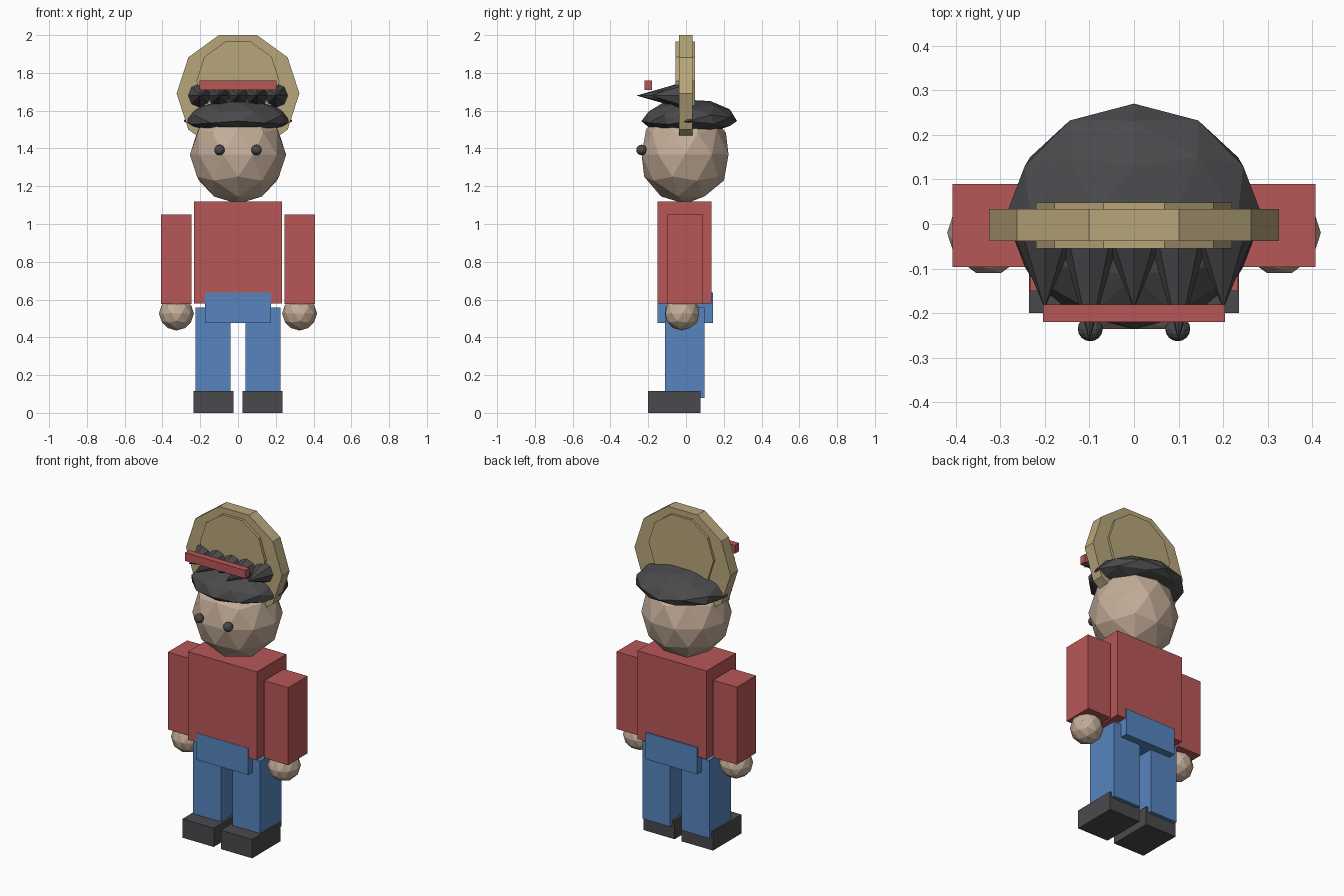
import bpy
import bmesh
from math import radians
from mathutils import Matrix, Vector

cube = bpy.data.objects.get("Cube")
if cube:
    bpy.data.objects.remove(cube, do_unlink=True)


def material(name, srgb):
    colour = [c / 12.92 if c < 0.04 else ((c + 0.055) / 1.055) ** 2.4 for c in srgb] + [1]
    mat = bpy.data.materials.new(name)
    mat.use_nodes = True
    mat.diffuse_color = colour
    mat.node_tree.nodes["Principled BSDF"].inputs["Base Color"].default_value = colour
    return mat


RED = material("red cloth", (0.72, 0.34, 0.34))
BLUE = material("blue denim", (0.34, 0.52, 0.75))
SKIN = material("skin", (0.77, 0.68, 0.6))
STRAW = material("straw", (0.72, 0.65, 0.48))
DARK = material("charcoal", (0.29, 0.29, 0.3))


def finish(name, bm, mat):
    bmesh.ops.recalc_face_normals(bm, faces=bm.faces)
    mesh = bpy.data.meshes.new(name)
    bm.to_mesh(mesh)
    bm.free()
    mesh.materials.append(mat)
    obj = bpy.data.objects.new(name, mesh)
    bpy.context.collection.objects.link(obj)
    return obj


def box(name, low, high, mat):
    low, high = Vector(low), Vector(high)
    bm = bmesh.new()
    place = Matrix.Translation((low + high) / 2) @ Matrix.Diagonal((*(high - low), 1))
    bmesh.ops.create_cube(bm, size=1, matrix=place)
    return finish(name, bm, mat)


def ball(name, centre, radii, mat):
    bm = bmesh.new()
    place = (Matrix.Translation(centre) @ Matrix.Diagonal((*radii, 1))
             @ Matrix.Rotation(radians(90), 4, 'Z'))
    bmesh.ops.create_icosphere(bm, subdivisions=2, radius=1, matrix=place)
    return finish(name, bm, mat)


def prism(name, sides, r_back, r_front, y_back, y_front, x, z, mat):
    # Cylinder or cone lying along the y axis
    bm = bmesh.new()
    place = (Matrix.Translation((x, (y_back + y_front) / 2, z))
             @ Matrix.Rotation(radians(90), 4, 'X'))
    turn = Matrix.Rotation(radians(90), 4, 'Z') if sides == 10 else Matrix()
    bmesh.ops.create_cone(bm, cap_ends=True, segments=sides, radius1=r_back,
                          radius2=r_front, depth=y_back - y_front, matrix=place @ turn)
    bmesh.ops.remove_doubles(bm, verts=bm.verts, dist=0.0001)
    return finish(name, bm, mat)


# Body
box("torso", (-0.233, -0.15, 0.58), (0.233, 0.135, 1.12), RED)
box("hips", (-0.175, -0.152, 0.475), (0.175, 0.142, 0.638), BLUE)

# Limbs, mirrored
for side, s in (("left", 1), ("right", -1)):
    for part, x1, x2, y1, y2, z1, z2, mat in (
            ("arm", 0.245, 0.407, -0.097, 0.09, 0.577, 1.05, RED),
            ("leg", 0.039, 0.226, -0.11, 0.098, 0.08, 0.557, BLUE),
            ("shoe", 0.024, 0.236, -0.2, 0.076, 0, 0.115, DARK)):
        xs = sorted((s * x1, s * x2))
        box(f"{side}_{part}", (xs[0], y1, z1), (xs[1], y2, z2), mat)
    ball(f"{side}_hand", (s * 0.326, -0.02, 0.526), (0.093, 0.094, 0.09), SKIN)

    # Eyes
    bm = bmesh.new()
    bmesh.ops.create_uvsphere(bm, u_segments=12, v_segments=8, radius=0.028,
                              matrix=Matrix.Translation((s * 0.098, -0.235, 1.392))
                              @ Matrix.Rotation(radians(90), 4, 'X'))
    finish(f"{side}_eye", bm, DARK)

# Head
ball("head", (0, -0.005, 1.367), (0.255, 0.242, 0.26), SKIN)

# Flattened hair cap, fuller above its widest line than below
bm = bmesh.new()
bmesh.ops.create_icosphere(bm, subdivisions=2, radius=1)
for v in bm.verts:
    up, across, along = v.co
    v.co = (across * 0.288, along * 0.253 + 0.017,
            1.545 + up * (0.118 if up > 0 else 0.062))
finish("hair_cap", bm, DARK)

# Row of fringe spikes pointing forward
for i in range(-2, 3):
    tip = -0.262 if abs(i) == 1 else -0.19
    prism(f"hair_spike_{i + 3}", 8, 0.065, 0, -0.035, tip, i * 0.1, 1.68, DARK)

# Upright straw hat and its band
prism("hat_brim", 10, 0.325, 0.325, 0.034, -0.038, 0, 1.691, STRAW)
prism("hat_crown", 10, 0.22, 0.22, 0.048, -0.055, 0, 1.756, STRAW)
box("hat_band", (-0.204, -0.22, 1.709), (0.204, -0.18, 1.76), RED)
